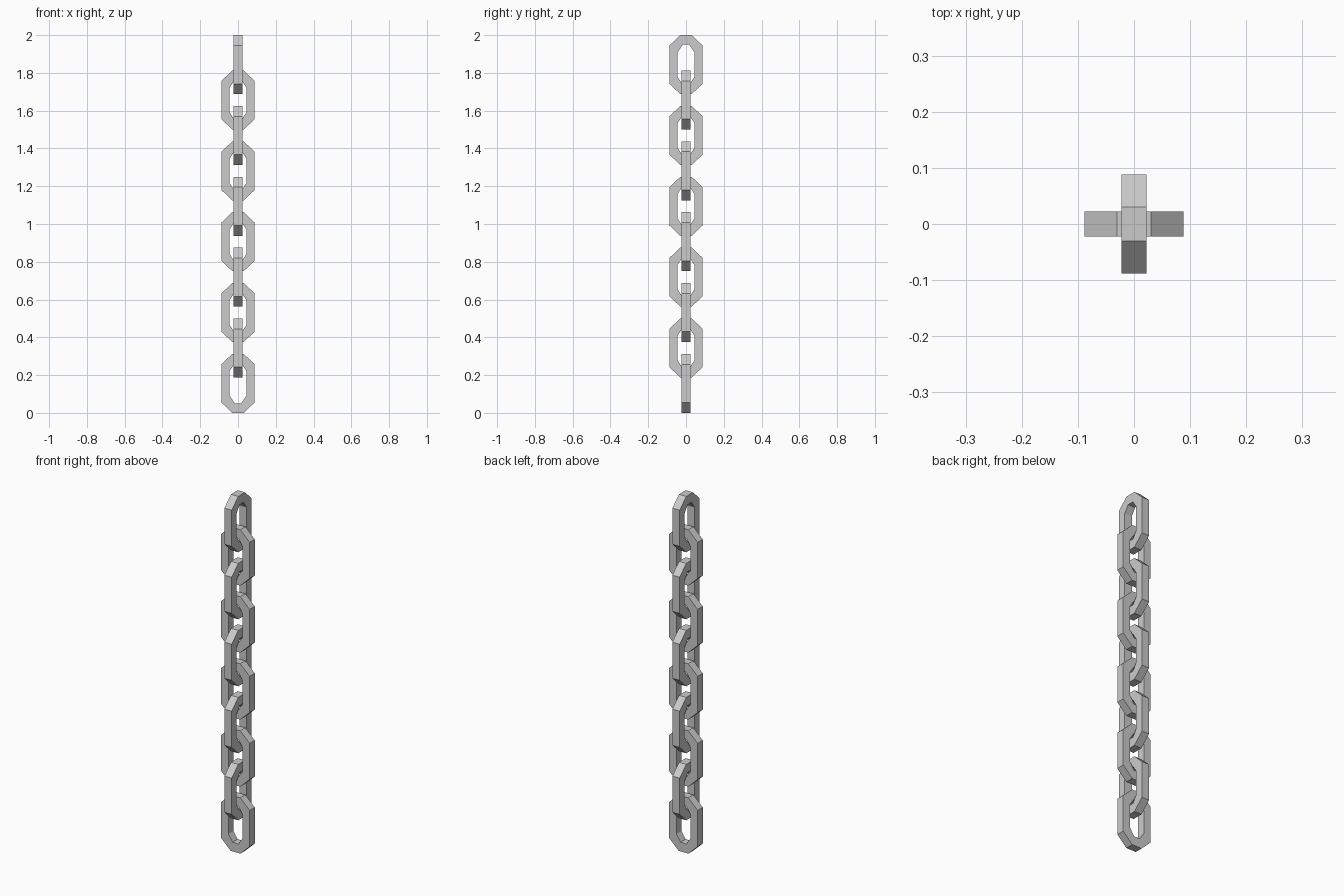
import bpy, bmesh
from mathutils import Matrix
from math import pi

if "Cube" in bpy.data.objects:
    bpy.data.objects.remove(bpy.data.objects["Cube"])

COUNT = 10
HEIGHT = 0.3125                      # one link
PITCH = (2 - HEIGHT) / (COUNT - 1)
DEPTH = 0.0225                       # half thickness of the bar


def octagon(half_w, half_h, flat, corner):
    """Stretched octagon loop, counter-clockwise."""
    q = [(half_w, corner), (flat, half_h)]
    top = q + [(-x, z) for x, z in reversed(q)]
    return top + [(-x, -z) for x, z in top]


def make_link(name, z, angle):
    bm = bmesh.new()
    h = HEIGHT / 2
    outer = octagon(0.088, h, 0.030, h - 0.055)
    inner = octagon(0.044, h - 0.051, 0.018, h - 0.090)
    # square-section bar: front/back copies of the outer and inner loops
    rings = [[bm.verts.new((x, y, zz)) for x, zz in loop]
             for loop, y in ((outer, -DEPTH), (outer, DEPTH), (inner, DEPTH), (inner, -DEPTH))]
    for a, b in zip(rings, rings[1:] + rings[:1]):
        for i in range(8):
            j = (i + 1) % 8
            bm.faces.new((a[i], a[j], b[j], b[i]))
    bmesh.ops.recalc_face_normals(bm, faces=bm.faces)
    bm.transform(Matrix.Translation((0, 0, z)) @ Matrix.Rotation(angle, 4, 'Z'))
    mesh = bpy.data.meshes.new(name)
    bm.to_mesh(mesh)
    bm.free()
    bpy.context.collection.objects.link(bpy.data.objects.new(name, mesh))


# alternating links, each turned a quarter from the last
for k in range(COUNT):
    make_link(f"chain_link_{k + 1}", HEIGHT / 2 + k * PITCH, (k % 2) * pi / 2)
